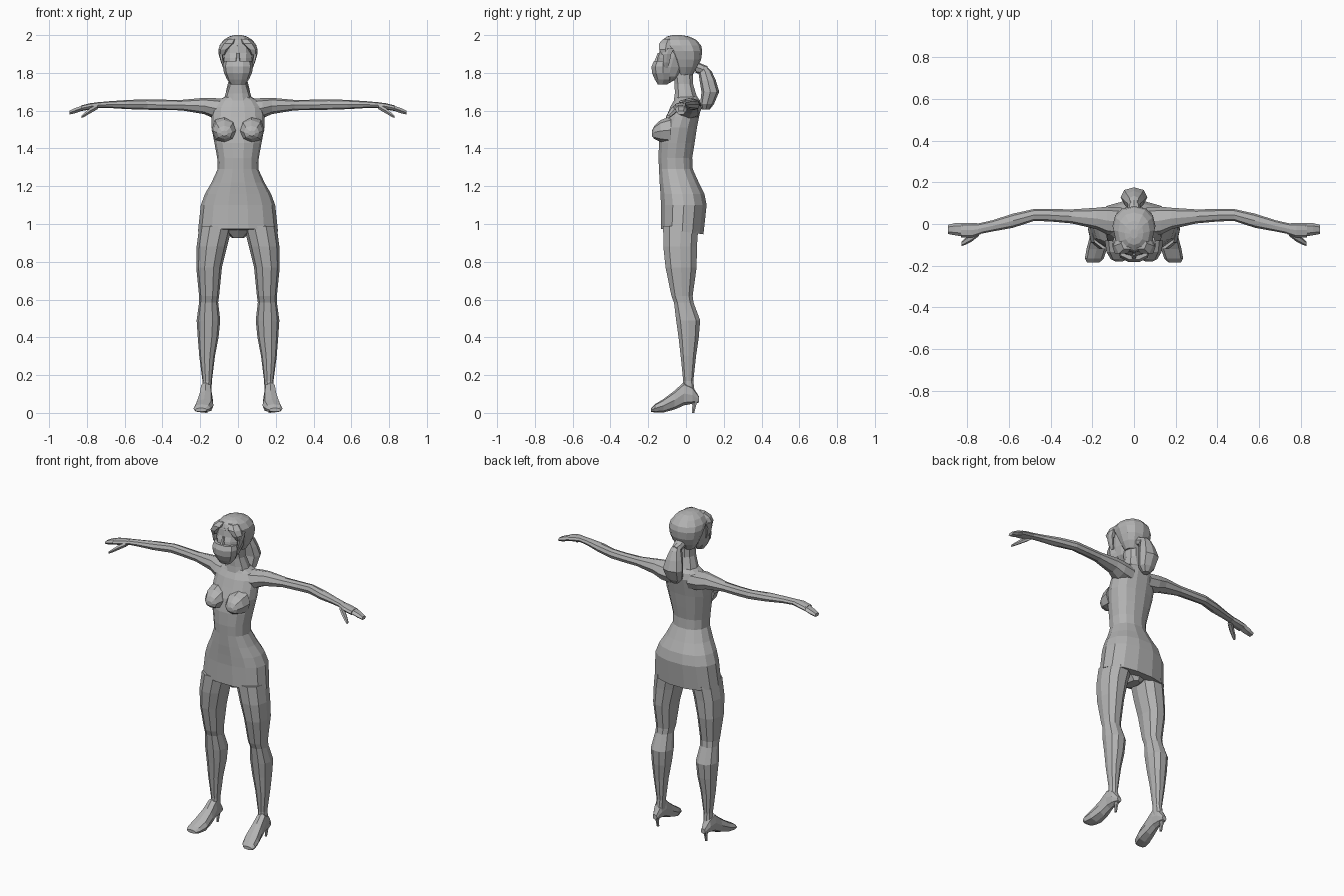
import bpy, bmesh, math

grey = bpy.data.materials.new("plain grey")
grey.diffuse_color = (0.45, 0.45, 0.45, 1)


def loft(name, axis, rings, n=10, mirror=False, tilt=0.0, power=0.9):
    """Skin oval rings (t, a0, a1, b0, b1) strung along an axis; ends are closed."""
    order = {"x": (2, 0, 1), "y": (0, 2, 1), "z": (0, 1, 2)}[axis]
    bm = bmesh.new()
    loops = []
    for i, (t, a0, a1, b0, b1) in enumerate(rings):
        loop = []
        for k in range(n):
            ang = 2 * math.pi * k / n
            c, s = math.cos(ang), math.sin(ang)
            a = (a0 + a1) / 2 + (a1 - a0) / 2 * math.copysign(abs(c) ** power, c)
            b = (b0 + b1) / 2 + (b1 - b0) / 2 * math.copysign(abs(s) ** power, s)
            tt = t - (tilt * s if i == 0 else 0)
            p = {"z": (a, b, tt), "x": (tt, a, b), "y": (a, tt, b)}[axis]
            loop.append(bm.verts.new(p))
        loops.append(loop)
    for lo, hi in zip(loops, loops[1:]):
        for k in range(n):
            j = (k + 1) % n
            bm.faces.new((lo[k], lo[j], hi[j], hi[k]))
    bm.faces.new(loops[0][::-1])
    bm.faces.new(loops[-1])
    bmesh.ops.recalc_face_normals(bm, faces=bm.faces)
    me = bpy.data.meshes.new(name)
    bm.to_mesh(me)
    bm.free()
    me.materials.append(grey)
    ob = bpy.data.objects.new(name, me)
    bpy.context.collection.objects.link(ob)
    if mirror:
        ob.modifiers.new("mirror", "MIRROR").use_mirror_merge = False
    return ob


def sym(rings):
    """Rings given as (z, half width, front y, back y)."""
    return [(z, -w, w, f, b) for z, w, f, b in rings]


# Dress and upper body, hem slightly lower at the back
loft("dress_torso", "z", sym([
    (0.96, 0.212, -0.135, 0.095), (1.10, 0.197, -0.135, 0.112),
    (1.16, 0.175, -0.138, 0.10), (1.22, 0.14, -0.142, 0.07),
    (1.29, 0.108, -0.145, 0.038), (1.35, 0.11, -0.148, 0.035),
    (1.43, 0.125, -0.145, 0.048), (1.51, 0.14, -0.13, 0.06),
    (1.57, 0.14, -0.105, 0.072), (1.62, 0.135, -0.085, 0.082),
    (1.655, 0.105, -0.065, 0.075), (1.675, 0.065, -0.06, 0.06)]), 14, tilt=0.015)
loft("bust", "y", [
    (-0.08, 0.005, 0.14, 1.425, 1.57), (-0.135, 0.012, 0.132, 1.435, 1.55),
    (-0.168, 0.03, 0.112, 1.45, 1.52), (-0.18, 0.055, 0.09, 1.465, 1.495)], 8, True)
loft("underwear", "z", sym([(0.925, 0.03, -0.06, 0.04), (0.99, 0.11, -0.11, 0.06)]), 8)

# Neck
loft("neck", "z", sym([
    (1.65, 0.078, -0.068, 0.07), (1.69, 0.066, -0.062, 0.055),
    (1.74, 0.048, -0.062, 0.04), (1.83, 0.046, -0.075, 0.04)]), 10)

# Arms
loft("arm", "x", [
    (0.06, -0.06, 0.08, 1.55, 1.66), (0.13, -0.05, 0.083, 1.56, 1.667),
    (0.18, -0.025, 0.078, 1.582, 1.668), (0.30, 0.003, 0.07, 1.602, 1.657),
    (0.40, 0.012, 0.072, 1.603, 1.658), (0.48, 0.015, 0.072, 1.605, 1.66),
    (0.58, -0.018, 0.05, 1.608, 1.657), (0.68, -0.036, 0.018, 1.614, 1.65),
    (0.75, -0.05, 0.002, 1.615, 1.644)], 8, True)

# Hands: palm, hanging fingers, index finger and thumb
loft("palm", "x", [
    (0.735, -0.048, 0.002, 1.614, 1.645), (0.78, -0.066, 0.006, 1.606, 1.64),
    (0.83, -0.066, 0.006, 1.598, 1.628)], 8, True)
loft("fingers", "x", [
    (0.82, -0.06, 0.006, 1.60, 1.63), (0.86, -0.054, 0.004, 1.585, 1.617),
    (0.893, -0.048, -0.004, 1.578, 1.60)], 6, True)
loft("thumb", "x", [
    (0.745, -0.058, -0.02, 1.605, 1.635), (0.78, -0.085, -0.045, 1.585, 1.618),
    (0.81, -0.10, -0.068, 1.568, 1.592), (0.828, -0.106, -0.085, 1.56, 1.575)], 6, True)

# Legs
loft("leg", "z", [
    (0.09, 0.142, 0.193, -0.025, 0.05), (0.17, 0.138, 0.188, -0.016, 0.04),
    (0.30, 0.122, 0.205, -0.03, 0.055), (0.40, 0.103, 0.213, -0.042, 0.07),
    (0.49, 0.094, 0.219, -0.055, 0.078), (0.585, 0.105, 0.206, -0.066, 0.042),
    (0.62, 0.10, 0.206, -0.08, 0.038), (0.77, 0.085, 0.221, -0.112, 0.06),
    (0.88, 0.058, 0.219, -0.124, 0.062), (0.99, 0.03, 0.205, -0.125, 0.07)], 10, True)

# Heeled shoes
loft("shoe", "y", [
    (0.07, 0.153, 0.182, 0.055, 0.085), (0.035, 0.142, 0.198, 0.048, 0.14),
    (-0.01, 0.138, 0.202, 0.04, 0.165), (-0.06, 0.133, 0.212, 0.018, 0.118),
    (-0.12, 0.13, 0.228, 0.002, 0.073), (-0.165, 0.145, 0.236, 0.002, 0.046),
    (-0.184, 0.165, 0.226, 0.006, 0.026)], 8, True, power=0.8)
loft("shoe_heel", "z", [
    (0.0, 0.161, 0.175, 0.03, 0.045), (0.04, 0.159, 0.178, 0.032, 0.055),
    (0.085, 0.15, 0.188, 0.015, 0.073)], 6, True)

# Face and its covering mask
loft("face", "z", sym([
    (1.745, 0.03, -0.145, -0.09), (1.78, 0.055, -0.155, -0.03),
    (1.83, 0.072, -0.16, 0.0), (1.88, 0.08, -0.152, 0.02),
    (1.905, 0.082, -0.142, 0.03), (1.955, 0.075, -0.135, 0.03)]), 12)
loft("nose", "z", sym([
    (1.85, 0.016, -0.175, -0.12), (1.905, 0.008, -0.152, -0.12)]), 6)
loft("mask", "z", sym([
    (1.738, 0.035, -0.15, -0.10), (1.765, 0.058, -0.167, -0.07),
    (1.80, 0.074, -0.183, -0.06), (1.835, 0.08, -0.185, -0.06),
    (1.862, 0.074, -0.172, -0.07)]), 10)

# Hair cap, fringe and side locks
loft("hair_cap", "z", sym([
    (1.79, 0.055, -0.04, 0.035), (1.83, 0.08, -0.06, 0.062),
    (1.87, 0.094, -0.08, 0.08), (1.915, 0.103, -0.105, 0.086),
    (1.945, 0.098, -0.138, 0.08), (1.975, 0.076, -0.125, 0.055),
    (1.993, 0.045, -0.10, 0.015), (2.0, 0.018, -0.07, -0.025)]), 12)
loft("fringe", "z", [
    (1.895, 0.07, 0.098, -0.13, -0.08), (1.925, 0.05, 0.104, -0.147, -0.07),
    (1.955, 0.012, 0.092, -0.148, -0.06), (1.98, 0.004, 0.062, -0.125, -0.06)], 6, True)
loft("side_lock", "z", [
    (1.825, 0.066, 0.076, -0.115, -0.095), (1.855, 0.076, 0.09, -0.125, -0.085),
    (1.90, 0.08, 0.103, -0.125, -0.075), (1.93, 0.08, 0.102, -0.12, -0.06)], 6, True)

# Ponytail
loft("ponytail", "z", sym([
    (1.605, 0.022, 0.085, 0.125), (1.635, 0.05, 0.075, 0.148),
    (1.70, 0.064, 0.082, 0.176), (1.76, 0.05, 0.072, 0.158),
    (1.81, 0.032, 0.065, 0.135), (1.835, 0.022, 0.06, 0.11)]), 8)
loft("hair_tie", "y", [
    (0.05, -0.034, 0.034, 1.80, 1.865), (0.09, -0.03, 0.03, 1.79, 1.845),
    (0.115, -0.018, 0.018, 1.795, 1.835)], 8)
